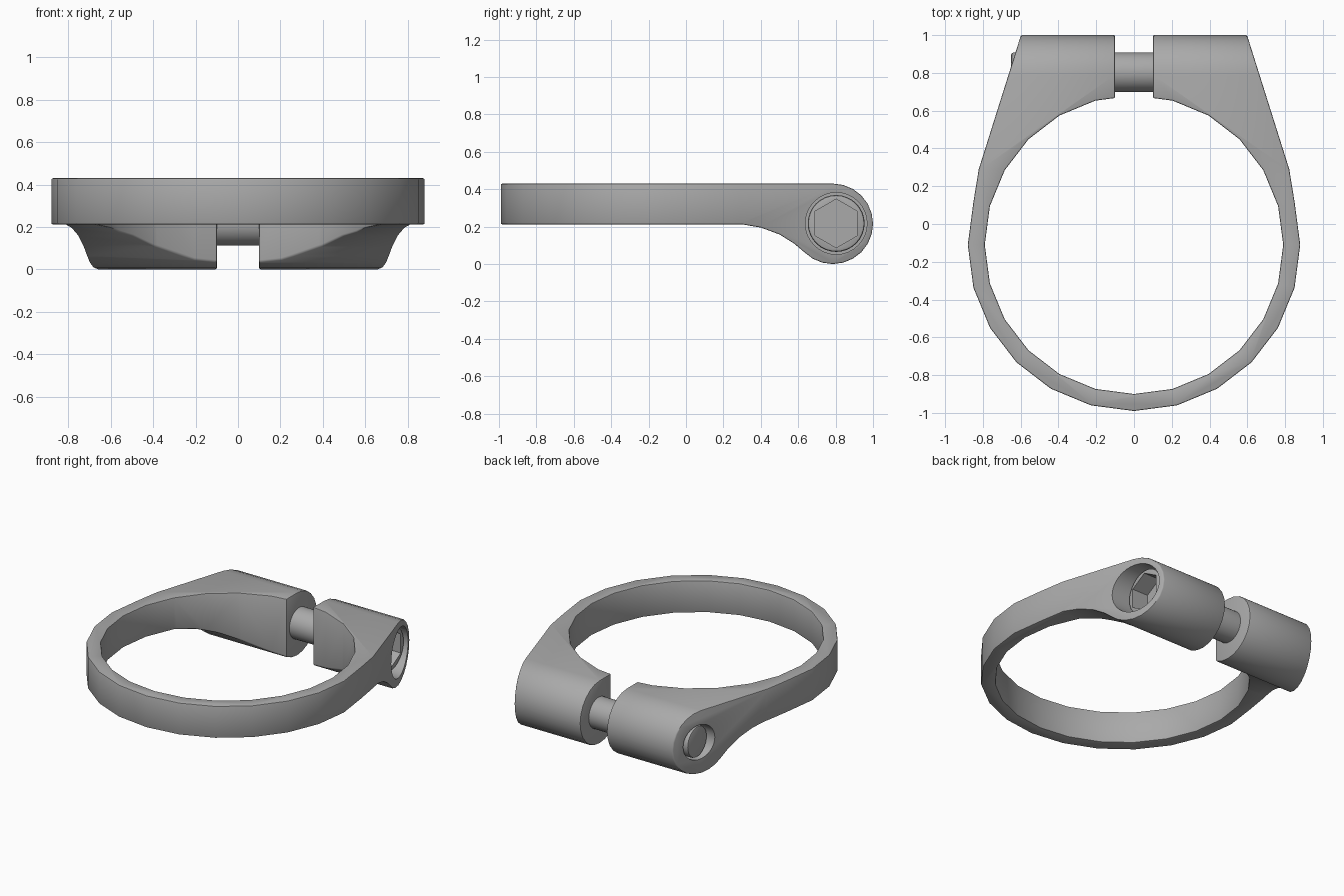
import bpy, bmesh
from math import sin, cos, radians, tau
from mathutils import Vector

cube = bpy.data.objects.get("Cube")
if cube:
    bpy.data.objects.remove(cube)

metal = bpy.data.materials.new("grey metal")
metal.use_nodes = True
GREY = (0.4, 0.4, 0.4, 1)
metal.diffuse_color = GREY
metal.node_tree.nodes["Principled BSDF"].inputs["Base Color"].default_value = GREY

RING_Y, OUTER, BORE = -0.11, 0.88, 0.79
BOSS_Y, BOSS_Z, BOSS_R = 0.785, 0.215, 0.215
BOLT_Y, BOLT_Z = 0.803, 0.217


def prism(name, points, offset):
    """Closed outline of 3D points pushed along offset."""
    bm = bmesh.new()
    face = bm.faces.new([bm.verts.new(p) for p in points])
    top = bmesh.ops.extrude_face_region(bm, geom=[face])["geom"]
    bmesh.ops.translate(bm, vec=Vector(offset),
                        verts=[v for v in top if isinstance(v, bmesh.types.BMVert)])
    bmesh.ops.recalc_face_normals(bm, faces=bm.faces)
    mesh = bpy.data.meshes.new(name)
    bm.to_mesh(mesh)
    bm.free()
    obj = bpy.data.objects.new(name, mesh)
    bpy.context.collection.objects.link(obj)
    mesh.materials.append(metal)
    return obj


def rod(name, x0, x1, radius, sides=32):
    """Rod along x on the bolt axis."""
    pts = [(x0, BOLT_Y + radius * sin(tau * i / sides), BOLT_Z + radius * cos(tau * i / sides))
           for i in range(sides)]
    return prism(name, pts, (x1 - x0, 0, 0))


def apply(obj, mod):
    bpy.ops.object.select_all(action='DESELECT')
    bpy.context.view_layer.objects.active = obj
    obj.select_set(True)
    bpy.ops.object.modifier_apply(modifier=mod.name)


def boolean(obj, tool, operation='DIFFERENCE'):
    mod = obj.modifiers.new("cut", 'BOOLEAN')
    mod.operation, mod.object, mod.solver = operation, tool, 'EXACT'
    apply(obj, mod)
    bpy.data.objects.remove(tool)


def bevel(obj, width, segments):
    mod = obj.modifiers.new("soft edges", 'BEVEL')
    mod.width, mod.segments = width, segments
    mod.limit_method, mod.angle_limit = 'ANGLE', radians(35)
    apply(obj, mod)


def smooth(obj):
    bpy.ops.object.select_all(action='DESELECT')
    bpy.context.view_layer.objects.active = obj
    obj.select_set(True)
    bpy.ops.object.shade_smooth_by_angle(angle=radians(35))


# Clamp body: plan outline, round front running into two tapering lugs
right_half = [(OUTER * sin(radians(a)), RING_Y - OUTER * cos(radians(a)))
              for a in range(15, 106, 15)] + [(0.822, 0.29), (0.592, 1.02)]
plan = [(0, RING_Y - OUTER)] + right_half + [(-x, y) for x, y in reversed(right_half)]
clamp = prism("clamp_body", [(x, y, -0.1) for x, y in plan], (0, 0, 0.7))

# Side profile: thin band, underside sweeping down into the round boss
side = [(-1.1, 0.43)]
side += [(BOSS_Y + BOSS_R * cos(radians(a)), BOSS_Z + BOSS_R * sin(radians(a)))
         for a in range(90, -136, -15)]
side += [(0.58, 0.108), (0.5, 0.158), (0.4, 0.195), (0.3, 0.212), (-1.1, 0.212)]
boolean(clamp, prism("side_profile", [(-1, y, z) for y, z in side], (2, 0, 0)), 'INTERSECT')

# Bore and the slot between the lugs
bore = [(BORE * sin(tau * i / 24), RING_Y + BORE * cos(tau * i / 24), -0.2) for i in range(24)]
boolean(clamp, prism("bore", bore, (0, 0, 1)))
slot = [(-0.1, 0.4, -0.2), (0.1, 0.4, -0.2), (0.1, 1.2, -0.2), (-0.1, 1.2, -0.2)]
boolean(clamp, prism("slot", slot, (0, 0, 1)))
bevel(clamp, 0.016, 2)

# Counterbore for the bolt head, and the exit hole on the other lug
boolean(clamp, rod("counterbore", 0.4, 0.9, 0.165))
boolean(clamp, rod("exit_hole", -0.9, -0.5, 0.118))
smooth(clamp)

# Bolt: shaft with a chamfered tip
shaft = rod("bolt_shaft", -0.65, 0.45, 0.105)
bevel(shaft, 0.012, 2)
smooth(shaft)

# Socket head with a hexagonal recess
head = rod("bolt_head", 0.39, 0.59, 0.152)
bevel(head, 0.012, 2)
boolean(head, rod("hex_socket", 0.47, 0.8, 0.13, 6))
smooth(head)
